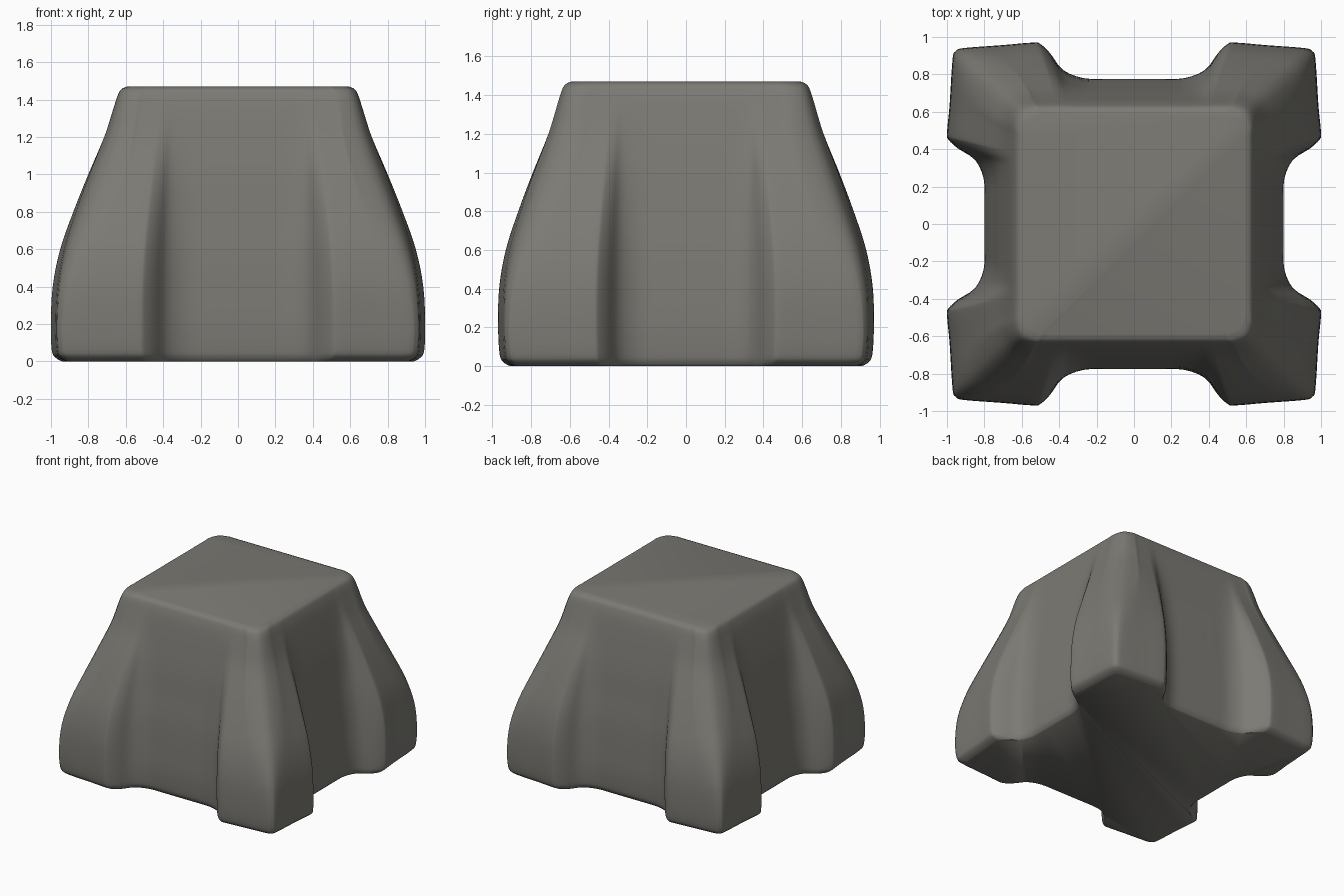
import bpy, bmesh, math

cube = bpy.data.objects.get("Cube")
if cube:
    bpy.data.objects.remove(cube, do_unlink=True)

# Single stone grey material
grey = bpy.data.materials.new("stone_grey")
grey.use_nodes = True
colour = (0.2, 0.195, 0.175, 1)
grey.diffuse_color = colour
grey.node_tree.nodes["Principled BSDF"].inputs["Base Color"].default_value = colour
grey.node_tree.nodes["Principled BSDF"].inputs["Roughness"].default_value = 0.9


def smooth_path(points, steps, closed):
    """Catmull-Rom curve that passes through every point."""
    n = len(points)

    def at(i):
        return points[i % n] if closed else points[max(0, min(n - 1, i))]

    path = []
    for i in range(n if closed else n - 1):
        a, b, c, d = (at(i + k) for k in (-1, 0, 1, 2))
        for s in range(steps):
            t = s / steps
            path.append(tuple(
                q + t / 2 * (r - p + t * (2*p - 5*q + 4*r - u + t * (3*(q - r) + u - p)))
                for p, q, r, u in zip(a, b, c, d)))
    if not closed:
        path.append(points[-1])
    return path


def outline(wall, leg, radius, squash):
    """Four concave walls between flared corner legs."""
    bulge = leg - wall
    corner = leg - 0.15 * bulge

    def along(f):
        return 0.3 + f * (corner - 0.3)

    points = []
    for k in range(4):
        narrow = 0.93 if k % 2 == 0 else 1.0
        half = [(0.14, wall), (0.27, wall + 0.02 * bulge)]
        half += [(along(f), wall + g * bulge)
                 for f, g in ((0.12, 0.25), (0.22, 0.7), (0.3, 0.96), (0.36, 1), (0.6, 0.93))]
        half = [(t * narrow, d) for t, d in half]
        half.append((corner - radius, corner))
        side = [(-t, d) for t, d in reversed(half)] + [(0, wall)] + half
        side.append((corner - 0.29 * radius,) * 2)
        nx, ny = ((1, 0), (0, 1), (-1, 0), (0, -1))[k]
        points += [(d * nx - t * ny, (d * ny + t * nx) * squash) for t, d in side]
    return smooth_path(points, 3, True)


# Height, wall half width, leg half width, corner radius
levels = [
    (0, 0.77, 0.94, 0.06), (0.02, 0.785, 0.975, 0.06), (0.06, 0.795, 0.995, 0.06),
    (0.2, 0.8, 1, 0.06), (0.4, 0.79, 0.99, 0.08), (0.6, 0.775, 0.95, 0.12),
    (0.8, 0.75, 0.88, 0.15), (1, 0.725, 0.8, 0.16), (1.2, 0.69, 0.715, 0.14),
    (1.35, 0.66, 0.665, 0.11), (1.42, 0.64, 0.642, 0.1), (1.455, 0.622, 0.622, 0.1),
    (1.47, 0.59, 0.59, 0.1)]

# Loft the body from the base to the flat top
bm = bmesh.new()
rings = []
for z, wall, leg, radius in smooth_path(levels, 4, False):
    squash = 0.965 + 0.035 * z / 1.47
    rings.append([bm.verts.new((x, y, z)) for x, y in outline(wall, leg, radius, squash)])
for low, high in zip(rings, rings[1:]):
    for i in range(len(low)):
        j = (i + 1) % len(low)
        bm.faces.new((low[i], low[j], high[j], high[i]))
bm.faces.new(rings[0][::-1])
bm.faces.new(rings[-1])
bmesh.ops.recalc_face_normals(bm, faces=bm.faces)

mesh = bpy.data.meshes.new("pedestal_body")
bm.to_mesh(mesh)
bm.free()
mesh.materials.append(grey)
body = bpy.data.objects.new("pedestal_body", mesh)
bpy.context.collection.objects.link(body)
bpy.ops.object.select_all(action='DESELECT')
body.select_set(True)
bpy.context.view_layer.objects.active = body
bpy.ops.object.shade_smooth_by_angle(angle=math.radians(50))
